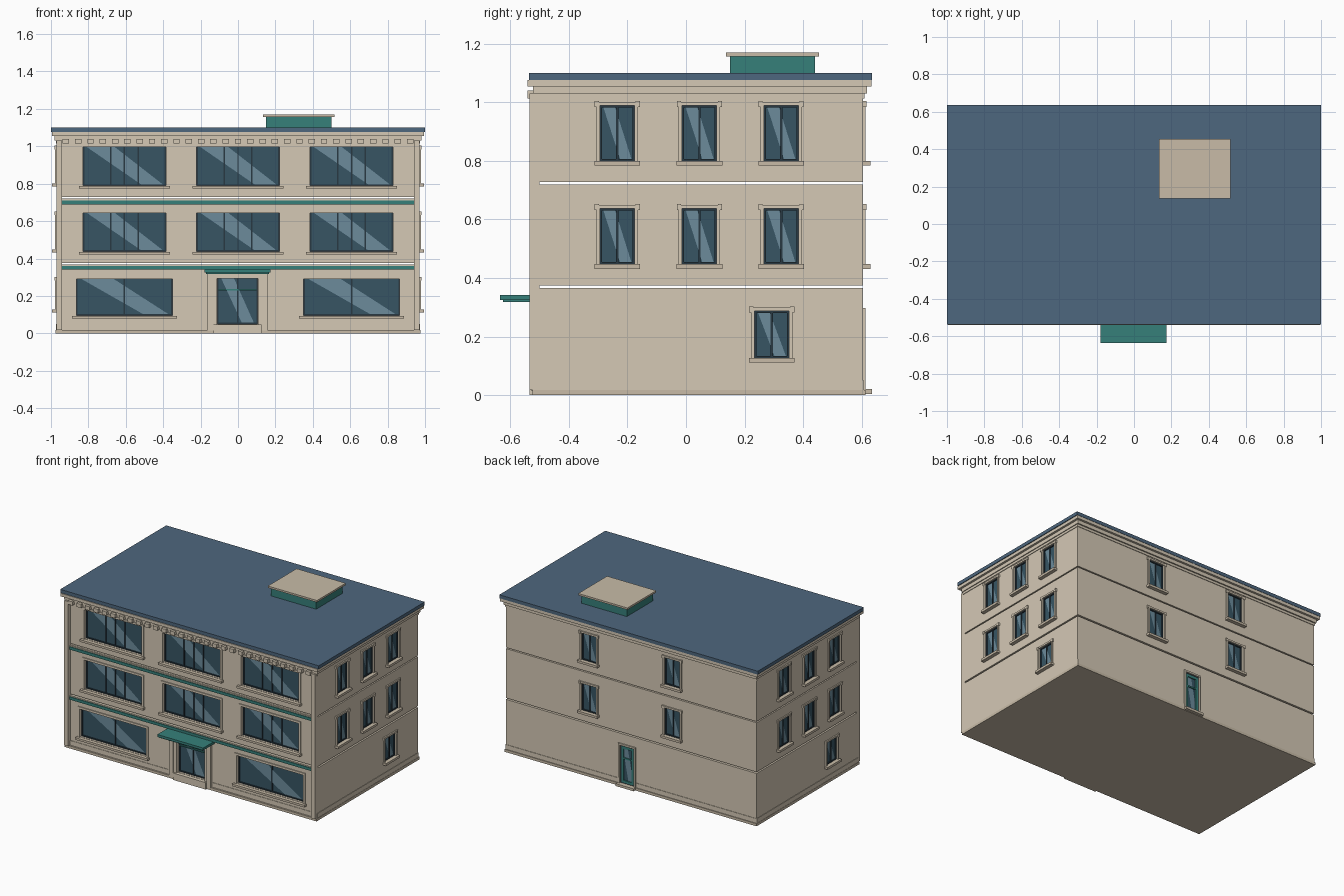
import bpy, bmesh
from mathutils import Vector

if "Cube" in bpy.data.objects:
    bpy.data.objects.remove(bpy.data.objects["Cube"])


def mat(name, c):
    m = bpy.data.materials.new(name)
    m.diffuse_color = (*c, 1)
    m.use_nodes = True
    m.node_tree.nodes["Principled BSDF"].inputs["Base Color"].default_value = m.diffuse_color
    return m


STONE = mat("stone", (0.66, 0.58, 0.46))
TRIM = mat("trim", (0.58, 0.50, 0.39))
TEAL = mat("teal", (0.037, 0.216, 0.195))
ROOF = mat("roof", (0.076, 0.136, 0.21))
GLASS = mat("glass", (0.038, 0.091, 0.127))
SHINE = mat("glass_streak", (0.15, 0.26, 0.33))
DARK = mat("dark_frame", (0.022, 0.04, 0.055))

parts = {}


def part(name, m):
    if name not in parts:
        parts[name] = (bmesh.new(), m)
    return parts[name][0]


def box(name, m, x0, x1, y0, y1, z0, z1):
    bm = part(name, m)
    new = bmesh.ops.create_cube(bm, size=1)["verts"]
    lo = Vector((min(x0, x1), min(y0, y1), min(z0, z1)))
    hi = Vector((max(x0, x1), max(y0, y1), max(z0, z1)))
    for v in new:
        v.co = Vector([lo[i] + (v.co[i] + 0.5) * (hi[i] - lo[i]) for i in range(3)])


# Wall frames: u runs right as seen from outside, d points outwards
WALL = {
    "front": lambda u, d: (u, -0.51 - d),
    "right": lambda u, d: (0.97 + d, u),
    "back": lambda u, d: (-u, 0.605 + d),
    "left": lambda u, d: (-0.97 - d, 0.07 - u),
}


def slab(name, m, wall, u0, u1, z0, z1, d0, d1):
    a, b = WALL[wall](u0, d0), WALL[wall](u1, d1)
    box(name, m, a[0], b[0], a[1], b[1], z0, z1)


def border(name, m, wall, u0, u1, z0, z1, t, d0, d1, bottom=True):
    # rectangular ring lying inside the given rectangle
    slab(name, m, wall, u0, u0 + t, z0, z1, d0, d1)
    slab(name, m, wall, u1 - t, u1, z0, z1, d0, d1)
    slab(name, m, wall, u0 + t, u1 - t, z1 - t, z1, d0, d1)
    if bottom:
        slab(name, m, wall, u0 + t, u1 - t, z0, z0 + t, d0, d1)


def streak(wall, u0, u1, z0, z1, a, b, c, e, d):
    # slanted reflection: a..b along the top edge, c..e along the bottom edge
    bm = part(wall + "_glass_streaks", SHINE)
    w = u1 - u0
    pts = [(c, z0), (e, z0), (b, z1), (a, z1)]
    bm.faces.new([bm.verts.new((*WALL[wall](u0 + w * f, d), z)) for f, z in pts])


def opening(wall, u0, u1, z0, z1, depth, mullions=()):
    # wall recess, glass pane, dark frame and bars
    slab("opening_cutter", None, wall, u0, u1, z0, z1, -depth, 0.05)
    slab(wall + "_glass", GLASS, wall, u0, u1, z0, z1, -depth - 0.004, -depth + 0.003)
    border(wall + "_window_frames", DARK, wall, u0, u1, z0, z1, 0.007, -depth, -depth + 0.01)
    for f in mullions:
        u = u0 + (u1 - u0) * f
        slab(wall + "_window_frames", DARK, wall, u - 0.004, u + 0.004, z0, z1, -depth, -depth + 0.009)


def front_window(c, hw, z0, z1, mullions, sill):
    opening("front", c - hw, c + hw, z0, z1, 0.025, mullions)
    streak("front", c - hw, c + hw, z0, z1, 0.02, 0.36, 0.72, 0.98, -0.021)
    border("front_window_surrounds", STONE, "front", c - hw - 0.015, c + hw + 0.015,
           z0 - 0.01, z1 + 0.006, 0.0149, -0.002, 0.006, False)
    slab("front_window_sills", TRIM, "front", c - hw - sill, c + hw + sill, z0 - 0.017, z0 - 0.002, -0.002, 0.024)


def small_window(wall, c, z0, z1):
    h = 0.059
    opening(wall, c - h, c + h, z0, z1, 0.012, (0.5,))
    streak(wall, c - h, c + h, z0, z1, 0.08, 0.42, 0.6, 0.93, -0.008)
    border(wall + "_window_surrounds", STONE, wall, c - h - 0.012, c + h + 0.012, z0, z1 + 0.012,
           0.012, -0.002, 0.009, False)
    for s in (-1, 1):
        slab(wall + "_window_surrounds", STONE, wall, c + s * (h + 0.004), c + s * (h + 0.018),
             z1 - 0.006, z1 + 0.014, -0.002, 0.011)
    slab(wall + "_window_sills", TRIM, wall, c - h - 0.019, c + h + 0.019, z0 - 0.016, z0, -0.002, 0.025)


# Storeys with open joints between them
FLOORS = [(0.015, 0.365), (0.375, 0.72), (0.728, 1.055)]
for i, (a, b) in enumerate(FLOORS):
    box("storey_%d" % (i + 1), STONE, -0.97, 0.97, -0.51, 0.605, a, b)

# Plinth and corner pilasters
box("plinth", TRIM, -0.975, 0.975, -0.524, 0.613, 0.0, 0.018)
for w, a, b in (("front", -0.94, -0.16), ("front", 0.155, 0.94), ("right", -0.51, 0.605),
                ("left", -0.535, 0.58), ("back", -0.97, -0.095), ("back", 0.035, 0.97)):
    slab("base_band", STONE, w, a, b, 0.018, 0.05, -0.002, 0.003)
for s in (-1, 1):
    box("corner_pilasters", STONE, s * 0.94, s * 0.97, -0.535, -0.50, 0.018, 1.03)

# Cornice, frieze, dentils and roof
box("frieze", STONE, -0.98, 0.98, -0.522, 0.618, 1.03, 1.055)
box("frieze_lower", STONE, -0.974, 0.974, -0.515, 0.609, 1.014, 1.03)
box("cornice", STONE, -0.995, 0.995, -0.541, 0.633, 1.055, 1.076)
box("roof", ROOF, -1.0, 1.0, -0.536, 0.635, 1.076, 1.10)
for i in range(29):
    c = -0.92 + i * 1.84 / 28
    box("dentils", STONE, c - 0.017, c + 0.017, -0.541, -0.51, 1.014, 1.04)

# Roof hatch
box("hatch_base", TEAL, 0.15, 0.50, 0.15, 0.44, 1.10, 1.157)
box("hatch_lid", TRIM, 0.135, 0.515, 0.137, 0.455, 1.157, 1.17)

# Front windows and teal string courses
for z0, z1 in ((0.438, 0.652), (0.79, 1.004)):
    for c in (-0.607, 0.0, 0.607):
        front_window(c, 0.222, z0, z1, (0.333, 0.5, 0.667), 0.022)
for c in (-0.607, 0.607):
    front_window(c, 0.257, 0.095, 0.30, (0.5,), 0.023)
for z in (0.70, 0.35):
    box("teal_bands", TEAL, -0.94, 0.94, -0.522, -0.505, z - 0.01, z + 0.01)
    box("band_ledges", STONE, -0.94, 0.94, -0.517, -0.505, z + 0.01, z + 0.018)

# Front door, surround, step and canopy
opening("front", -0.11, 0.105, 0.05, 0.30, 0.025, (0.5,))
streak("front", -0.11, 0.105, 0.05, 0.30, 0.08, 0.4, 0.62, 0.92, -0.021)
slab("front_door_transom", TEAL, "front", -0.105, 0.10, 0.23, 0.237, -0.025, -0.013)
border("front_door_surround", STONE, "front", -0.162, 0.157, 0.015, 0.322, 0.03, -0.002, 0.02, False)
border("front_door_inner_surround", STONE, "front", -0.132, 0.127, 0.015, 0.32, 0.02, -0.002, 0.012, False)
slab("front_step", STONE, "front", -0.13, 0.125, 0.0, 0.048, -0.002, 0.025)
box("canopy", TEAL, -0.18, 0.175, -0.635, -0.505, 0.325, 0.342)
box("canopy_underside", TEAL, -0.17, 0.165, -0.625, -0.505, 0.318, 0.325)

# Side windows
for wall in ("right", "left"):
    for c in (-0.235, 0.046, 0.325):
        small_window(wall, c, 0.447, 0.638)
        small_window(wall, c, 0.80, 0.99)
    small_window(wall, 0.293, 0.127, 0.288)

# Back windows and door
for c in (-0.325, 0.32):
    small_window("back", c, 0.447, 0.638)
    small_window("back", c, 0.80, 0.99)
opening("back", -0.085, 0.025, 0.02, 0.285, 0.012)
streak("back", -0.085, 0.025, 0.02, 0.285, 0.1, 0.45, 0.55, 0.9, -0.008)
border("back_door_frame", TEAL, "back", -0.078, 0.018, 0.025, 0.278, 0.016, -0.012, -0.001)
slab("back_door_rail", TEAL, "back", -0.062, 0.002, 0.19, 0.2, -0.012, -0.001)
border("back_door_surround", STONE, "back", -0.097, 0.037, 0.018, 0.297, 0.012, -0.002, 0.009, False)
slab("back_step", TRIM, "back", -0.1, 0.04, 0.003, 0.02, -0.002, 0.03)

# Turn the collected parts into objects
objs = {}
for name, (bm, m) in parts.items():
    me = bpy.data.meshes.new(name)
    bm.to_mesh(me)
    bm.free()
    if m:
        me.materials.append(m)
    objs[name] = bpy.data.objects.new(name, me)
    bpy.context.collection.objects.link(objs[name])

# Cut the recesses into the storeys
cutter = objs["opening_cutter"]
cutter.hide_render = True
cutter.hide_viewport = True
for i in range(3):
    mod = objs["storey_%d" % (i + 1)].modifiers.new("openings", "BOOLEAN")
    mod.operation = "DIFFERENCE"
    mod.solver = "EXACT"
    mod.object = cutter
